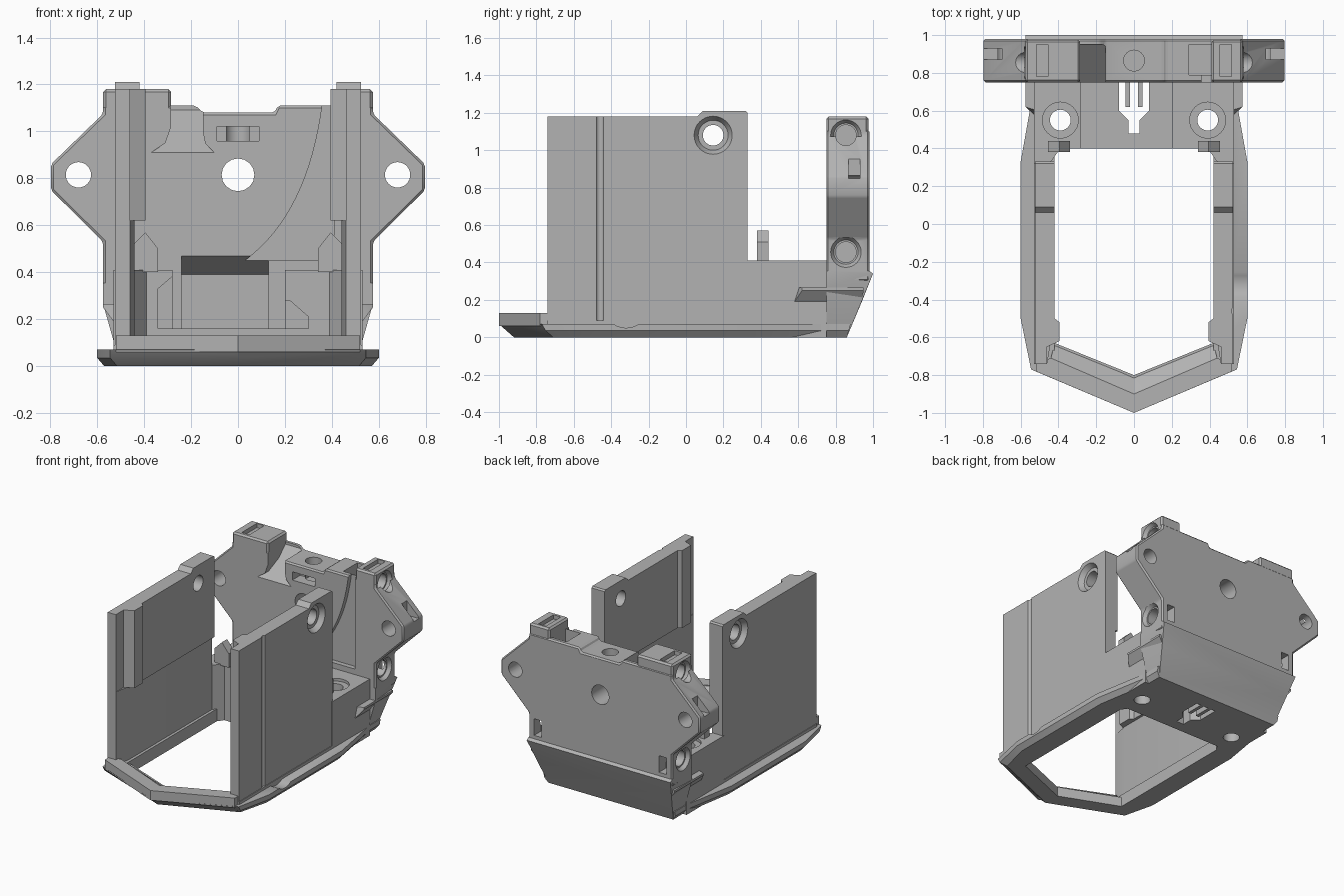
import bpy, bmesh, math
from mathutils import Vector, Matrix

cube = bpy.data.objects.get("Cube")
if cube:
    bpy.data.objects.remove(cube, do_unlink=True)

grey = bpy.data.materials.new("plain grey")
grey.use_nodes = True
grey.diffuse_color = (0.45, 0.45, 0.45, 1)
grey.node_tree.nodes["Principled BSDF"].inputs["Base Color"].default_value = (0.45, 0.45, 0.45, 1)


def finish(name, bm, bevel=0):
    bmesh.ops.recalc_face_normals(bm, faces=bm.faces)
    if bevel:
        sharp = [e for e in bm.edges if e.calc_face_angle(0) > 0.5]
        bmesh.ops.bevel(bm, geom=sharp, offset=bevel, segments=1, affect='EDGES', clamp_overlap=True)
    mesh = bpy.data.meshes.new(name)
    bm.to_mesh(mesh)
    bm.free()
    mesh.materials.append(grey)
    obj = bpy.data.objects.new(name, mesh)
    bpy.context.collection.objects.link(obj)
    return obj


def loft(name, loops, bevel=0):
    """Skin matching closed loops of 3D points and cap both ends."""
    bm = bmesh.new()
    rings = [[bm.verts.new(p) for p in loop] for loop in loops]
    n = len(rings[0])
    for a, b in zip(rings, rings[1:]):
        for i in range(n):
            j = (i + 1) % n
            bm.faces.new((a[i], a[j], b[j], b[i]))
    bm.faces.new(rings[0])
    bm.faces.new(rings[-1])
    return finish(name, bm, bevel)


def prism(name, pts, axis, lo, hi, bevel=0):
    """Extrude a 2D profile along an axis."""
    def place(p, d):
        return {'x': (d, p[0], p[1]), 'y': (p[0], d, p[1]), 'z': (p[0], p[1], d)}[axis]
    return loft(name, [[place(p, d) for p in pts] for d in (lo, hi)], bevel)


def box(name, x, y, z, bevel=0):
    return prism(name, [(x[0], y[0]), (x[1], y[0]), (x[1], y[1]), (x[0], y[1])], 'z', z[0], z[1], bevel)


def rod(start, end, r1, r2=None, sides=32):
    a, b = Vector(start), Vector(end)
    bm = bmesh.new()
    turn = (b - a).to_track_quat('Z', 'Y').to_matrix().to_4x4()
    bmesh.ops.create_cone(bm, cap_ends=True, segments=sides, radius1=r1,
                          radius2=r1 if r2 is None else r2, depth=(b - a).length,
                          matrix=Matrix.Translation((a + b) / 2) @ turn)
    return finish("cutter", bm)


def hull(name, pts):
    bm = bmesh.new()
    for p in pts:
        bm.verts.new(p)
    bmesh.ops.convex_hull(bm, input=bm.verts[:])
    return finish(name, bm)


def cut(obj, *cutters, op='DIFFERENCE', keep=False):
    for c in cutters:
        mod = obj.modifiers.new("cut", 'BOOLEAN')
        mod.operation, mod.solver, mod.object = op, 'EXACT', c
        bpy.context.view_layer.update()
        mesh = bpy.data.meshes.new_from_object(obj.evaluated_get(bpy.context.evaluated_depsgraph_get()))
        obj.modifiers.clear()
        obj.data = mesh
        if not keep:
            bpy.data.objects.remove(c, do_unlink=True)


def both(half):
    """Close a half outline by mirroring it over x = 0."""
    return half + [(-x, y) for x, y in reversed(half) if x > 0]


def flip(pts, s):
    return [(x * s, y) for x, y in pts]


# Base ring with chamfered underside and pointed nose
full = both([(0, -1), (.545, -.77), (.6, -.5), (.6, .33), (.525, .75), (.525, .88)])
mid = both([(0, -.96), (.545, -.75), (.6, -.5), (.6, .33), (.525, .75), (.525, .87)])
low = both([(0, -.92), (.515, -.71), (.57, -.49), (.57, .33), (.5, .75), (.5, .86)])
ring = loft("base_ring", [[(x, y, z) for x, y in o] for o, z in ((low, 0), (mid, .035), (full, .07))])
opening = both([(0, -.8), (.42, -.63), (.42, .4)])
fork = both([(0, .48), (.03, .48), (.03, .55), (.08, .6), (.08, .75), (.045, .75),
             (.045, .62), (.02, .62), (.02, .75)])
cut(ring, prism("cutter", opening, 'z', -.1, .3), prism("cutter", fork, 'z', -.1, .3),
    rod((.53, -.32, .17), (.65, -.32, .17), .12))

# Raised lip on the nose
outer = [(0, -1), (.52, -.78), (.52, -.74), (.44, -.71)]
lip = both(outer) [:4] + [(0, -.9)] + [(-x, y) for x, y in reversed(outer[1:])]
prism("nose_lip", lip, 'z', .06, .13)
slope = [(0, -.9), (.44, -.71), (.42, -.63), (0, -.8)]
for s in (1, -1):
    pts = flip(slope, s)
    hull("nose_slope", [(x, y, .06) for x, y in pts] + [(x, y, .125) for x, y in pts[:2]])

# Rear floor between the corner blocks
floor = box("rear_floor", (-.4, .4), (.4, .76), (0, .16))
cut(floor, prism("cutter", fork, 'z', -.1, .3))

for s, side in ((1, "left"), (-1, "right")):
    # Tall side wall: thin below, thick with an inner rib above
    lower = [(.46, -.74), (.525, -.74), (.525, .33), (.44, .33), (.44, -.62)]
    upper = [(.46, -.74), (.525, -.74), (.525, .33), (.42, .33), (.42, -.5),
             (.395, -.52), (.395, -.62), (.46, -.65)]
    bump = [(.05, 1.17), (.09, 1.21), (.32, 1.21), (.33, 1.2), (.33, 1.17)]
    wall_low = prism(side + "_wall_lower", flip(lower, s), 'z', .05, .62)
    wall_top = prism(side + "_wall_upper", flip(upper, s), 'z', .62, 1.18)
    cut(wall_top, prism("cutter", bump, 'x', .42 * s, .525 * s), op='UNION')
    cut(wall_top, rod((.3 * s, .145, 1.08), (.7 * s, .145, 1.08), .055),
        rod((.49 * s, .145, 1.08), (.53 * s, .145, 1.08), .08, .105))
    if s > 0:
        for w in (wall_low, wall_top):
            cut(w, rod((.537, -.46, .08), (.537, -.46, 1.3), .022, sides=16))
    box(side + "_wall_foot", sorted((.42 * s, .53 * s)), (-.74, .42), (.04, .09))

    # Corner block with screw hole, gable pin on top
    inner = .2 if s > 0 else .28
    block = [(.53, .32), (.53, .75), (inner, .75), (inner, .4), (.39, .4), (.44, .33)]
    corner = prism(side + "_corner_block", flip(block, s), 'z', .0, .41)
    cut(corner, rod((.39 * s, .55, -.1), (.39 * s, .55, .6), .055),
        rod((.39 * s, .55, .39), (.39 * s, .55, .6), .095),
        rod((.39 * s, .55, -.1), (.39 * s, .55, .03), .07))
    cut(ring, rod((.39 * s, .55, -.1), (.39 * s, .55, .2), .055))
    cut(floor, rod((.39 * s, .55, -.1), (.39 * s, .55, .2), .055))
    bay = [(.1, .16), (.3, .16), (.3, .21), (.22, .28), (.1, .28)] if s > 0 else \
          [(-.1, .16), (-.34, .16), (-.34, .33), (-.27, .39), (-.1, .39)]
    cut(corner, prism("cutter", bay, 'y', .3, .7))
    gable = [(.34, .4), (.455, .4), (.455, .51), (.395, .57), (.34, .5)]
    prism(side + "_pin", flip(gable, s), 'y', .38, .44)

    # Chamfered flare at the rear of the side
    hull(side + "_flare", [(x * s, y, z) for x, y, z in (
        (.45, .58, .19), (.53, .58, .19), (.53, .94, .19), (.45, .94, .19), (.45, .58, .265),
        (.575, .62, .25), (.575, .62, .265), (.575, .95, .25), (.575, .95, .265), (.45, .95, .265))])

# Sloped rear skirt joining the base to the back plate
skirt = hull("rear_skirt", [(x * s, y, z) for s in (1, -1) for x, y, z in (
    (.5, .75, 0), (.5, .86, 0), (.53, .75, .19), (.53, .94, .19),
    (.575, .75, .265), (.575, 1, .34), (.575, .98, .355), (.575, .75, .355))])

# Back plate with pointed wings
half_low = [(-.575, .3), (.575, .3), (.575, .53), (.797, .75), (.797, .86), (.575, 1.075)]
top = [(.575, 1.11), (.17, 1.11), (.155, 1.08), (-.15, 1.08), (-.18, 1.11),
       (-.575, 1.11), (-.575, 1.075), (-.797, .86), (-.797, .75), (-.575, .53)]
plate = prism("back_plate", half_low + top, 'y', .75, .98, bevel=.01)
cut(plate, box("cutter", (-.575, -.285), (.75, .975), (.9, 1.18), .012),
    box("cutter", (.41, .575), (.75, .975), (.9, 1.18), .012), op='UNION')

# Flared recess with sloping floor beside the right boss
recess = prism("cutter", [(-.37, .91), (-.1, .91), (-.14, .95), (-.15, 1), (-.15, 1.25),
                          (-.285, 1.25), (-.285, 1.02), (-.31, .95)], 'y', .7, .95)
cut(recess, prism("cutter", [(.75, .91), (.97, 1.11), (.97, .8), (.75, .8)], 'x', -.5, .1))

# Shallow recess bounded by a curved edge
curve = []
for i in range(17):
    t = i / 16
    curve.append(((1 - t) ** 2 * .36 + 2 * t * (1 - t) * .30 + t * t * .03,
                  (1 - t) ** 2 * 1.12 + 2 * t * (1 - t) * .65 + t * t * .45))
arc = prism("cutter", curve + [(.41, .45), (.41, 1.12)], 'y', .7, .785)
cut(plate, recess, arc)

# Plate holes, cable pocket, front slot
cut(plate, rod((0, .6, .815), (0, 1.1, .815), .07, sides=16),
    rod((0, .865, .94), (0, .865, 1.3), .055),
    box("cutter", (-.09, .09), (.7, .84), (.96, 1.02)),
    box("cutter", (.29, .41), (.79, .95), (.88, 1.3)))
for s in (1, -1):
    cut(plate, rod((.68 * s, .6, .815), (.68 * s, 1.1, .815), .054),
        box("cutter", sorted((.455 * s, .515 * s)), (.78, .95), (1.15, 1.3)),
        box("cutter", sorted((.7 * s, .85 * s)), (.87, .93), (.85, 1)),
        box("cutter", sorted((.47 * s, .53 * s)), (.9, 1.1), (.38, .5)))
    for z in (1.08, .455):
        cut(plate, rod((.47 * s, .855, z), (.7 * s, .855, z), .055),
            rod((.55 * s, .855, z), (.58 * s, .855, z), .065, .085))

# Pocket under the plate, open to the bay
pocket = prism("cutter", [(.7, .16), (.88, .16), (.88, .39), (.75, .47), (.7, .47)], 'x', -.24, .13)
cut(plate, pocket, keep=True)
cut(skirt, pocket)

# Smooth the round parts, keep edges sharp
bpy.ops.object.select_all(action='DESELECT')
for obj in bpy.context.collection.objects:
    if obj.type == 'MESH' and grey.name in obj.data.materials:
        obj.select_set(True)
        bpy.context.view_layer.objects.active = obj
bpy.ops.object.shade_smooth_by_angle(angle=math.radians(30))
